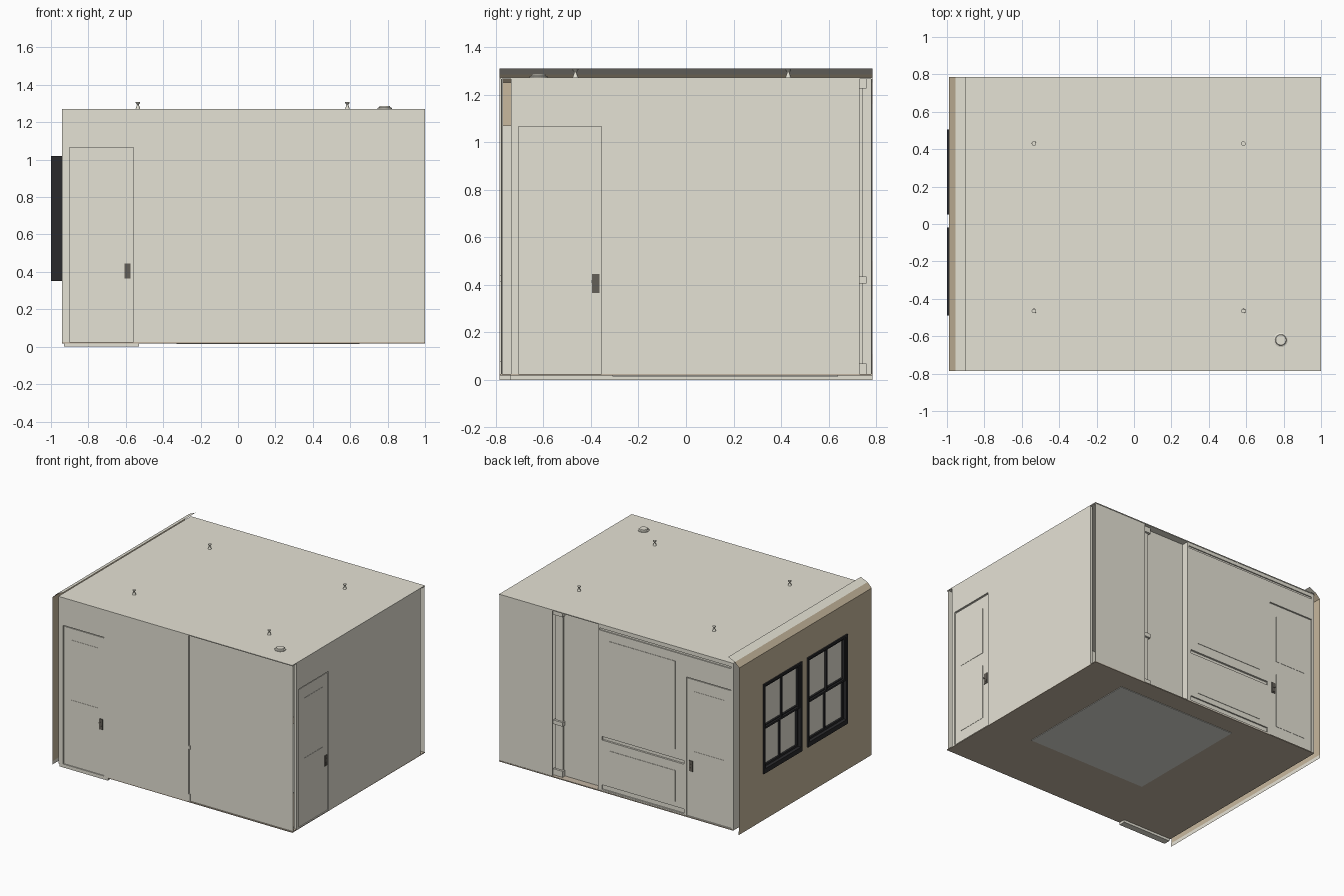
import bpy, bmesh, math
from mathutils import Vector

if "Cube" in bpy.data.objects:
    bpy.data.objects.remove(bpy.data.objects["Cube"])


def material(name, r, g, b):
    lin = lambda c: ((c / 255 + 0.055) / 1.055) ** 2.4
    m = bpy.data.materials.new(name)
    m.diffuse_color = (lin(r), lin(g), lin(b), 1)
    m.use_nodes = True
    m.node_tree.nodes["Principled BSDF"].inputs["Base Color"].default_value = m.diffuse_color
    return m


PLASTER = material("plaster", 229, 226, 213)
TAN = material("tan_siding", 200, 184, 157)
BLACK = material("black_frame", 42, 42, 44)
METAL = material("dark_metal", 100, 96, 88)
FLOOR = material("wood_floor", 194, 181, 162)
RUG = material("grey_rug", 221, 221, 213)


def finish(name, bm, mat):
    me = bpy.data.meshes.new(name)
    bm.to_mesh(me)
    bm.free()
    me.materials.append(mat)
    ob = bpy.data.objects.new(name, me)
    bpy.context.collection.objects.link(ob)
    return ob


def boxes(name, spans, mat):
    """One object made of boxes, each (x0, x1, y0, y1, z0, z1)."""
    bm = bmesh.new()
    for s in spans:
        lo, hi = Vector(s[0::2]), Vector(s[1::2])
        for v in bmesh.ops.create_cube(bm, size=1)["verts"]:
            v.co = Vector(((lo[i] + hi[i]) / 2 + v.co[i] * (hi[i] - lo[i]) for i in range(3)))
    return finish(name, bm, mat)


def sheets(name, x, rects, mat):
    """Thin sheet facing left at x, made of (y0, y1, z0, z1) rectangles."""
    bm = bmesh.new()
    for y0, y1, z0, z1 in rects:
        bm.faces.new([bm.verts.new((x, y, z))
                      for y, z in ((y0, z0), (y0, z1), (y1, z1), (y1, z0))])
    return finish(name, bm, mat)


def lathe(name, profile, x, y, mat, n=16):
    """Round part from (radius, z) points."""
    bm = bmesh.new()
    rings = [[bm.verts.new((x + r * math.cos(2 * math.pi * i / n),
                            y + r * math.sin(2 * math.pi * i / n), z)) for i in range(n)]
             for r, z in profile]
    for a, b in zip(rings, rings[1:]):
        for i in range(n):
            bm.faces.new((a[i], a[(i + 1) % n], b[(i + 1) % n], b[i]))
    bm.faces.new(rings[-1])
    bm.faces.new(rings[0][::-1])
    return finish(name, bm, mat)


def span(side, u0, u1, d0, d1, z0, z1):
    """Box on a wall: u along the wall, d is depth inward from its outer face."""
    if side == "front":
        return (u0, u1, -0.785 + d0, -0.785 + d1, z0, z1)
    if side == "back":
        return (u0, u1, 0.782 - d1, 0.782 - d0, z0, z1)
    return (1 - d1, 1 - d0, u0, u1, z0, z1)


def cut(wall, spans):
    c = boxes(wall.name + "_cutter", spans, PLASTER)
    c.hide_render = True
    c.hide_set(True)
    m = wall.modifiers.new("recess", "BOOLEAN")
    m.operation, m.object, m.solver = "DIFFERENCE", c, "EXACT"


def recess(side, u0, u1):
    return span(side, u0, u1, -0.01, 0.012, 0.026, 1.065)


def door(side, u0, u1, handle):
    """Door leaf with raised panels, set in a recess, plus its handle."""
    boxes(side + "_door", [span(side, u0 + 0.002, u1 - 0.002, 0.006, 0.014, 0.027, 1.057)], PLASTER)
    boxes(side + "_door_panels",
          [span(side, u0 + 0.06, u1 - 0.06, 0.004, 0.007, a, b)
           for a, b in ((0.11, 0.52), (0.62, 0.97))], PLASTER)
    inward = 1 if handle < (u0 + u1) / 2 else -1
    lever = sorted((handle - 0.006 * inward, handle + 0.018 * inward))
    boxes(side + "_door_handle",
          [span(side, handle - 0.016, handle + 0.016, 0.002, 0.007, 0.365, 0.445),
           span(side, lever[0], lever[1], 0, 0.002, 0.408, 0.42),
           span(side, handle - 0.007, handle + 0.007, 0, 0.003, 0.375, 0.392)], METAL)


# Floor, rug and ceiling
boxes("floor", [(-0.94, 1, -0.785, 0.785, 0.018, 0.025)], FLOOR)
boxes("rug", [(-0.33, 0.65, -0.31, 0.64, 0.014, 0.03)], RUG)
boxes("ceiling", [(-0.94, 1, -0.785, 0.785, 1.266, 1.272)], PLASTER)

# Front wall: outer part with the door, slightly set-back part on the right
front = boxes("front_wall", [span("front", -0.94, 0.14, 0, 0.015, 0.022, 1.27)], PLASTER)
cut(front, [recess("front", -0.9, -0.56)])
boxes("front_wall_right", [span("front", 0.13, 1, 0.008, 0.012, 0.022, 1.27)], PLASTER)
boxes("front_rail_ends", [span("front", 0.14, 0.15, 0.001, 0.009, a, b)
                          for a, b in ((0.415, 0.44), (0.025, 0.08))], PLASTER)
boxes("front_threshold", [(-0.93, -0.53, -0.785, -0.735, 0, 0.025)], PLASTER)
boxes("front_door_casing", [(-0.93, -0.53, -0.771, -0.735, 0.025, 1.07)], PLASTER)
door("front", -0.9, -0.56, -0.59)

# Back wall: panelled part with door and grooves, niche with a pilaster, plain end sheet
back = boxes("back_wall", [span("back", -0.94, 0.18, 0, 0.052, 0.022, 1.268)], PLASTER)
cut(back, [recess("back", -0.92, -0.55),
           span("back", -0.53, 0.15, -0.01, 0.014, 0.405, 0.432),
           span("back", -0.53, 0.15, -0.01, 0.01, 0.035, 0.07),
           span("back", -0.92, 0.17, -0.01, 0.008, 1.225, 1.24)])
boxes("back_wall_panels", [span("back", -0.46, 0.09, -0.003, 0.002, a, b)
                           for a, b in ((0.11, 0.34), (0.50, 1.16))], PLASTER)
door("back", -0.92, -0.55, -0.585)
boxes("back_niche", [(0.18, 0.6, 0.715, 0.73, 0.025, 1.266)], PLASTER)
boxes("back_wall_end", [span("back", 0.56, 1, 0, 0.004, 0.022, 1.27)], PLASTER)
boxes("back_pilaster", [(0.5, 0.56, 0.729, 0.745, 0.025, 1.266)]
      + [(0.49, 0.57, 0.729, 0.76, a, b)
         for a, b in ((0.025, 0.07), (0.405, 0.435), (1.225, 1.266))], PLASTER)

# Right wall with door, stopping short of both corners
right = boxes("right_wall", [span("right", -0.735, 0.73, 0, 0.02, 0.022, 1.27)], PLASTER)
cut(right, [recess("right", -0.705, -0.355)])
door("right", -0.705, -0.355, -0.38)

# Left side: inner wall, then the siding sheet built around two window openings
boxes("left_inner_wall", [(-0.94, -0.93, -0.735, 0.73, 0.025, 1.266)], PLASTER)
WINDOWS = ((-0.49, -0.02), (0.05, 0.505))
WZ0, WZ1, WALL_TOP = 0.35, 1.02, 1.25
sheets("left_siding", -0.99,
       [(-0.785, 0.785, 0, WZ0), (-0.785, 0.785, WZ1, WALL_TOP),
        (-0.785, WINDOWS[0][0], WZ0, WZ1), (WINDOWS[0][1], WINDOWS[1][0], WZ0, WZ1),
        (WINDOWS[1][1], 0.785, WZ0, WZ1)], TAN)
sheets("left_base_strip", -0.987, [(-0.785, 0.785, 0, 0.024)], PLASTER)

for i, (a, b) in enumerate(WINDOWS):
    mid, zm, t = (a + b) / 2, 0.685, 0.016
    fx = (-1.0, -0.942)
    boxes(f"window_{i}_frame",
          [(*fx, a, a + t, WZ0, WZ1), (*fx, b - t, b, WZ0, WZ1),
           (*fx, a + t, b - t, WZ0, WZ0 + 0.035), (*fx, a + t, b - t, WZ1 - t, WZ1)], BLACK)
    # upper sash sits further out than the lower one
    for part, x, z0, z1 in (("lower", -0.975, WZ0 + 0.035, zm + 0.01),
                            ("upper", -0.99, zm - 0.01, WZ1 - t)):
        s, x1, ya, yb = 0.014, x + 0.014, a + t, b - t
        boxes(f"window_{i}_{part}_sash",
              [(x, x1, ya, ya + s, z0, z1), (x, x1, yb - s, yb, z0, z1),
               (x, x1, ya + s, yb - s, z0, z0 + s), (x, x1, ya + s, yb - s, z1 - s, z1),
               (x, x1, mid - 0.006, mid + 0.006, z0 + s, z1 - s)], BLACK)
    boxes(f"window_{i}_pane", [(-0.958, -0.955, a + t, b - t, WZ0 + 0.035, WZ1 - t)], PLASTER)

# Sloped eave above the siding: tan lower strip, plaster upper strip
EAVE = [(-0.99, WALL_TOP), (-0.955, 1.285), (-0.9, 1.31)]
bm = bmesh.new()
rows = [[bm.verts.new((x, y, z)) for y in (-0.785, 0.785)] for x, z in EAVE]
for k, (p, q) in enumerate(zip(rows, rows[1:])):
    bm.faces.new((p[0], q[0], q[1], p[1])).material_index = k
eave = finish("left_eave", bm, TAN)
eave.data.materials.append(PLASTER)

# Ceiling fittings
for i, (x, y) in enumerate([(x, y) for x in (-0.535, 0.585) for y in (-0.465, 0.43)]):
    lathe(f"ceiling_spot_{i}",
          [(0.013, 1.27), (0.006, 1.29), (0.006, 1.295), (0.012, 1.303), (0.012, 1.307)],
          x, y, PLASTER)
lathe("ceiling_vent", [(0.038, 1.27), (0.038, 1.277), (0.03, 1.28), (0.027, 1.287)],
      0.785, -0.62, PLASTER, 24)
